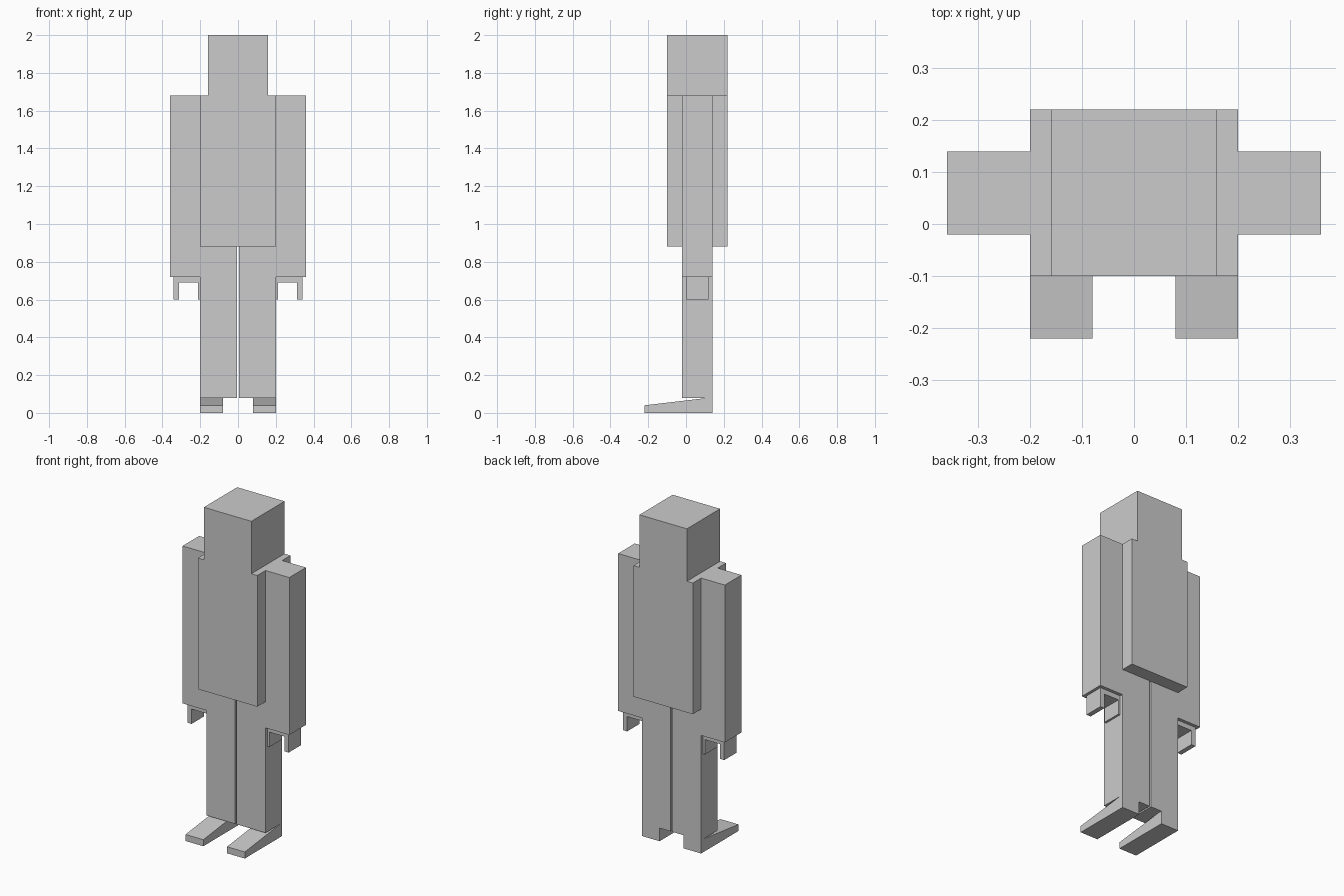
import bpy
import bmesh
from mathutils import Vector

if "Cube" in bpy.data.objects:
    bpy.data.objects.remove(bpy.data.objects["Cube"])


def prism(name, profile, offset, mirror=False):
    """Extrude a flat outline along offset, optionally mirrored across x = 0."""
    bm = bmesh.new()
    face = bm.faces.new([bm.verts.new(p) for p in profile])
    ext = bmesh.ops.extrude_face_region(bm, geom=[face], use_keep_orig=True)
    verts = [v for v in ext["geom"] if isinstance(v, bmesh.types.BMVert)]
    bmesh.ops.translate(bm, verts=verts, vec=Vector(offset))
    bmesh.ops.recalc_face_normals(bm, faces=bm.faces[:])
    mesh = bpy.data.meshes.new(name)
    bm.to_mesh(mesh)
    bm.free()
    obj = bpy.data.objects.new(name, mesh)
    bpy.context.collection.objects.link(obj)
    if mirror:
        mod = obj.modifiers.new("Mirror", 'MIRROR')
        mod.use_mirror_merge = False
    return obj


def box(name, x, y, z, mirror=False):
    """Box from (min, max) ranges."""
    outline = [(x[0], y[0], z[0]), (x[1], y[0], z[0]),
               (x[1], y[1], z[0]), (x[0], y[1], z[0])]
    return prism(name, outline, (0, 0, z[1] - z[0]), mirror)


# Head and torso, flush at front and back
box("head", (-0.16, 0.16), (-0.10, 0.22), (1.68, 2.0))
box("torso", (-0.20, 0.20), (-0.10, 0.22), (0.88, 1.68))

# Arms and legs
box("arms", (0.20, 0.36), (-0.02, 0.14), (0.72, 1.68), mirror=True)
box("legs", (0.005, 0.20), (-0.02, 0.14), (0.08, 0.88), mirror=True)

# Hands: upside-down U, inner finger partly sunk into the leg
hand = [(0.18, 0.60), (0.213, 0.60), (0.213, 0.69), (0.313, 0.69),
        (0.313, 0.60), (0.342, 0.60), (0.342, 0.72), (0.18, 0.72)]
prism("hands", [(x, 0.0, z) for x, z in hand], (0, 0.12, 0), mirror=True)

# Feet: wedges that slope down to the toe
foot = [(-0.22, 0.0), (0.14, 0.0), (0.14, 0.08), (0.12, 0.08), (-0.22, 0.04)]
prism("feet", [(0.08, y, z) for y, z in foot], (0.12, 0, 0), mirror=True)
